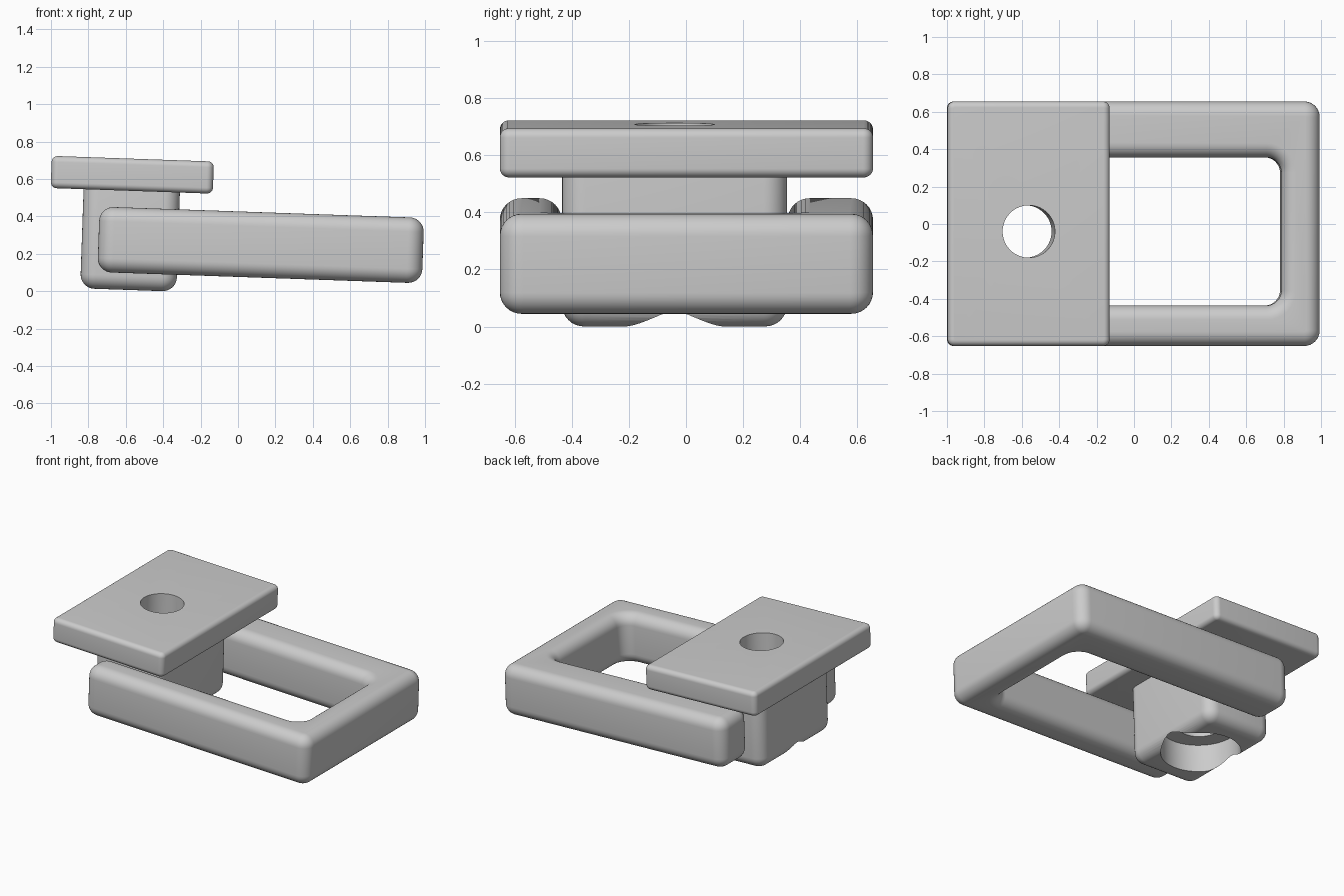
import bpy, bmesh
from math import radians

cube = bpy.data.objects.get("Cube")
if cube:
    bpy.data.objects.remove(cube, do_unlink=True)

TILT = radians(2)      # the whole assembly leans slightly down towards +x
HOLE = (-0.587, -0.04)

grey = bpy.data.materials.new("plain grey")
grey.use_nodes = True
grey.diffuse_color = (0.6, 0.6, 0.6, 1)
grey.node_tree.nodes["Principled BSDF"].inputs["Base Color"].default_value = (0.6, 0.6, 0.6, 1)


def rounded_prism(name, outline, z0, z1, corner, rim):
    """Extrude an outline, rounding its upright corners and then its rims."""
    bm = bmesh.new()
    bm.faces.new([bm.verts.new((x, y, z0)) for x, y in outline])
    bmesh.ops.bevel(bm, geom=bm.verts[:], offset=corner, segments=8,
                    profile=0.5, affect='VERTICES')
    up = bmesh.ops.extrude_face_region(bm, geom=bm.faces[:])["geom"]
    top = [v for v in up if isinstance(v, bmesh.types.BMVert)]
    bmesh.ops.translate(bm, verts=top, vec=(0, 0, z1 - z0))
    bmesh.ops.recalc_face_normals(bm, faces=bm.faces[:])
    rims = [e for e in bm.edges if abs(e.verts[0].co.z - e.verts[1].co.z) < 1e-5]
    bmesh.ops.bevel(bm, geom=rims, offset=rim, segments=8,
                    profile=0.5, affect='EDGES')
    mesh = bpy.data.meshes.new(name)
    bm.to_mesh(mesh)
    bm.free()
    obj = bpy.data.objects.new(name, mesh)
    bpy.context.collection.objects.link(obj)
    mesh.materials.append(grey)
    return obj


def rectangle(x0, x1, y0, y1):
    return [(x0, y0), (x1, y0), (x1, y1), (x0, y1)]


def drill(obj, radius, z0, z1):
    """Cut an upright round hole on the shared hole axis."""
    bpy.ops.mesh.primitive_cylinder_add(vertices=64, radius=radius, depth=z1 - z0,
                                        location=(*HOLE, (z0 + z1) / 2))
    cutter = bpy.context.object
    cutter.hide_render = True
    mod = obj.modifiers.new("drill", 'BOOLEAN')
    mod.operation = 'DIFFERENCE'
    mod.solver = 'EXACT'
    mod.object = cutter
    bpy.context.view_layer.objects.active = obj
    bpy.ops.object.modifier_apply(modifier=mod.name)
    bpy.data.objects.remove(cutter, do_unlink=True)


# Open U-shaped frame with one slightly thicker arm
frame = rounded_prism("u_frame", [
    (-0.755, -0.652), (0.981, -0.652), (0.981, 0.655), (-0.755, 0.655),
    (-0.755, 0.356), (0.776, 0.356), (0.776, -0.436), (-0.755, -0.436)],
    0.076, 0.426, 0.082, 0.076)

# Block held between the arms, with a wide counterbore underneath
block = rounded_prism("centre_block", rectangle(-0.844, -0.329, -0.434, 0.354),
                      -0.014, 0.61, 0.082, 0.076)
drill(block, 0.255, -0.1, 0.176)
drill(block, 0.14, 0.1, 0.8)

# Flat top plate with the through hole
plate = rounded_prism("top_plate", rectangle(-1.02, -0.153, -0.652, 0.655),
                      0.516, 0.688, 0.036, 0.032)
drill(plate, 0.14, 0.3, 0.9)

# Tilt and smooth everything
bpy.ops.object.select_all(action='DESELECT')
for part in (frame, block, plate):
    part.rotation_euler.y = TILT
    part.select_set(True)
bpy.context.view_layer.objects.active = frame
bpy.ops.object.shade_smooth_by_angle(angle=radians(35))
